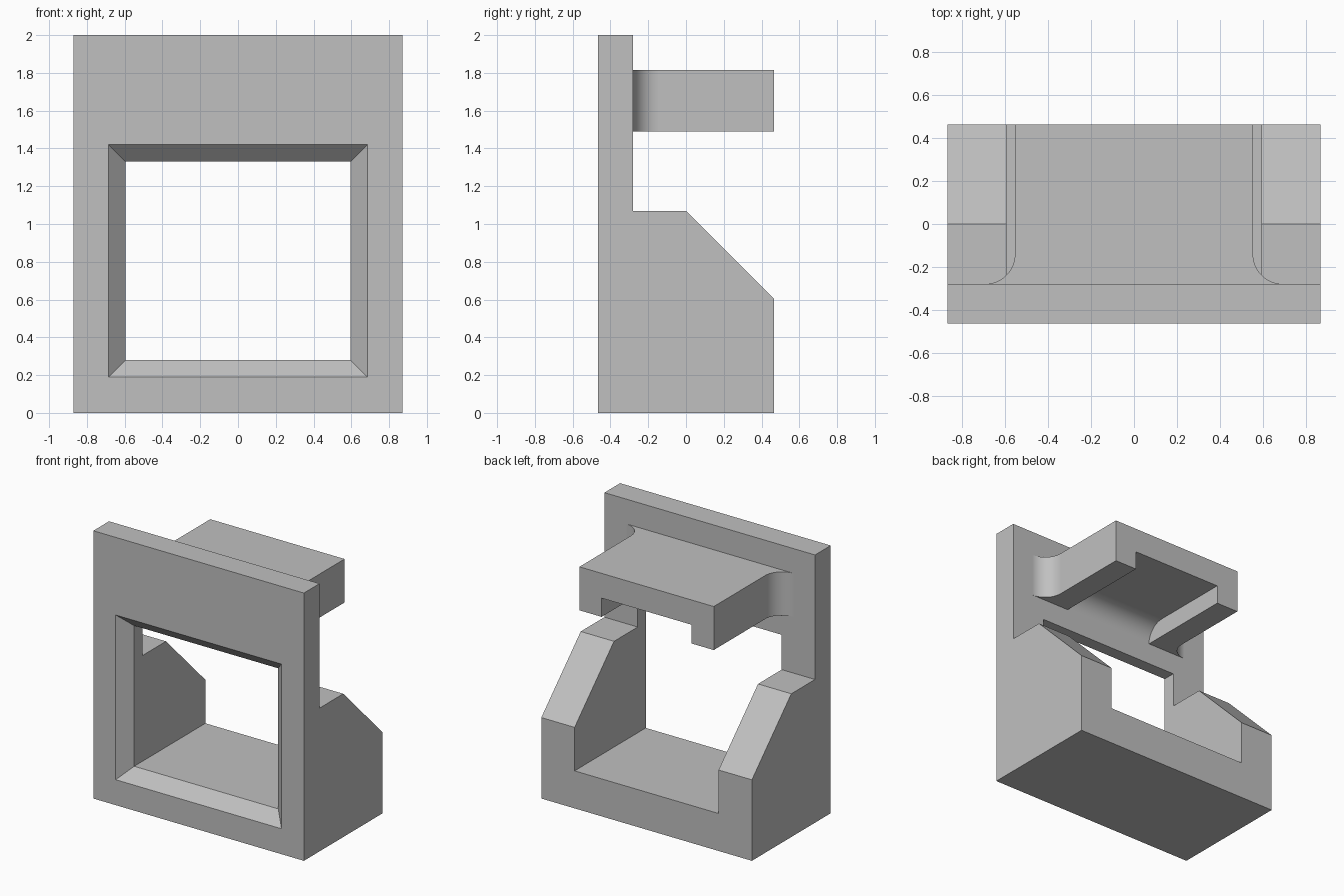
import bpy, bmesh
from math import pi, sin, cos, radians

default = bpy.data.objects.get("Cube")
if default:
    bpy.data.objects.remove(default, do_unlink=True)

grey = bpy.data.materials.new("light grey")
grey.use_nodes = True
colour = (0.53, 0.53, 0.53, 1)
grey.diffuse_color = colour
grey.node_tree.nodes["Principled BSDF"].inputs["Base Color"].default_value = colour

HALF_W, HALF_D, BACK = 0.87, 0.465, -0.28   # half width, half depth, rear of the plate
R = 0.14                                    # fillet radius


def loft(name, rings):
    """Closed solid through matching rings of points."""
    bm = bmesh.new()
    loops = [[bm.verts.new(p) for p in ring] for ring in rings]
    for a, b in zip(loops, loops[1:]):
        for i in range(len(a)):
            j = (i + 1) % len(a)
            bm.faces.new((a[i], a[j], b[j], b[i]))
    bm.faces.new(loops[0])
    bm.faces.new(loops[-1])
    bmesh.ops.recalc_face_normals(bm, faces=bm.faces)
    mesh = bpy.data.meshes.new(name)
    bm.to_mesh(mesh)
    bm.free()
    mesh.materials.append(grey)
    ob = bpy.data.objects.new(name, mesh)
    bpy.context.collection.objects.link(ob)
    return ob


def activate(ob):
    bpy.ops.object.select_all(action='DESELECT')
    ob.select_set(True)
    bpy.context.view_layer.objects.active = ob


def combine(ob, other, operation):
    """Apply a boolean and drop the second solid."""
    other.hide_render = True
    mod = ob.modifiers.new("boolean", 'BOOLEAN')
    mod.operation, mod.object, mod.solver = operation, other, 'EXACT'
    activate(ob)
    bpy.ops.object.modifier_apply(modifier=mod.name)
    bpy.data.objects.remove(other, do_unlink=True)


def arc(cu, cv, start, end, steps=16):
    angles = [start + (end - start) * i / steps for i in range(steps + 1)]
    return [(cu + R * cos(a), cv + R * sin(a)) for a in angles]


def extrude_x(name, profile, half):
    return loft(name, [[(x, y, z) for y, z in profile] for x in (-half, half)])


# Upright plate with sloping side walls behind it, as one side profile
body = extrude_x("frame_body", [
    (-HALF_D, 0), (HALF_D, 0), (HALF_D, 0.605), (0, 1.07),
    (BACK, 1.07), (BACK, 2), (-HALF_D, 2)], HALF_W)

# Square opening running front to back, with a chamfered front rim
rings = []
for y, grow in ((-HALF_D - 0.05, 0.14), (-HALF_D + 0.09, 0), (HALF_D + 0.1, 0)):
    w, low, high = 0.595 + grow, 0.28 - grow, 1.33 + grow
    rings.append([(-w, y, low), (w, y, low), (w, y, high), (-w, y, high)])
combine(body, loft("opening_cutter", rings), 'DIFFERENCE')

# Rear shelf, flaring into the plate with fillets
edge = 0.555
right_half = [(edge, HALF_D)] + arc(edge + R, BACK + R, pi, 1.5 * pi) + [(edge + R, BACK - 0.08)]
plan = right_half + [(-x, y) for x, y in reversed(right_half)]
shelf = loft("rear_shelf", [[(x, y, z) for x, y in plan] for z in (1.49, 1.815)])

# Channel under the shelf, curving down to the plate
ceiling = 1.63
channel = [(BACK, 1.4)] + arc(BACK + R, ceiling - R, pi, pi / 2)
channel += [(HALF_D + 0.1, ceiling), (HALF_D + 0.1, 1.4)]
combine(shelf, extrude_x("channel_cutter", channel, 0.372), 'DIFFERENCE')
combine(body, shelf, 'UNION')

# Smooth fillets, crisp edges
activate(body)
bpy.ops.object.shade_smooth_by_angle(angle=radians(25))
normals = body.modifiers.new("even_normals", 'WEIGHTED_NORMAL')
normals.keep_sharp = True
